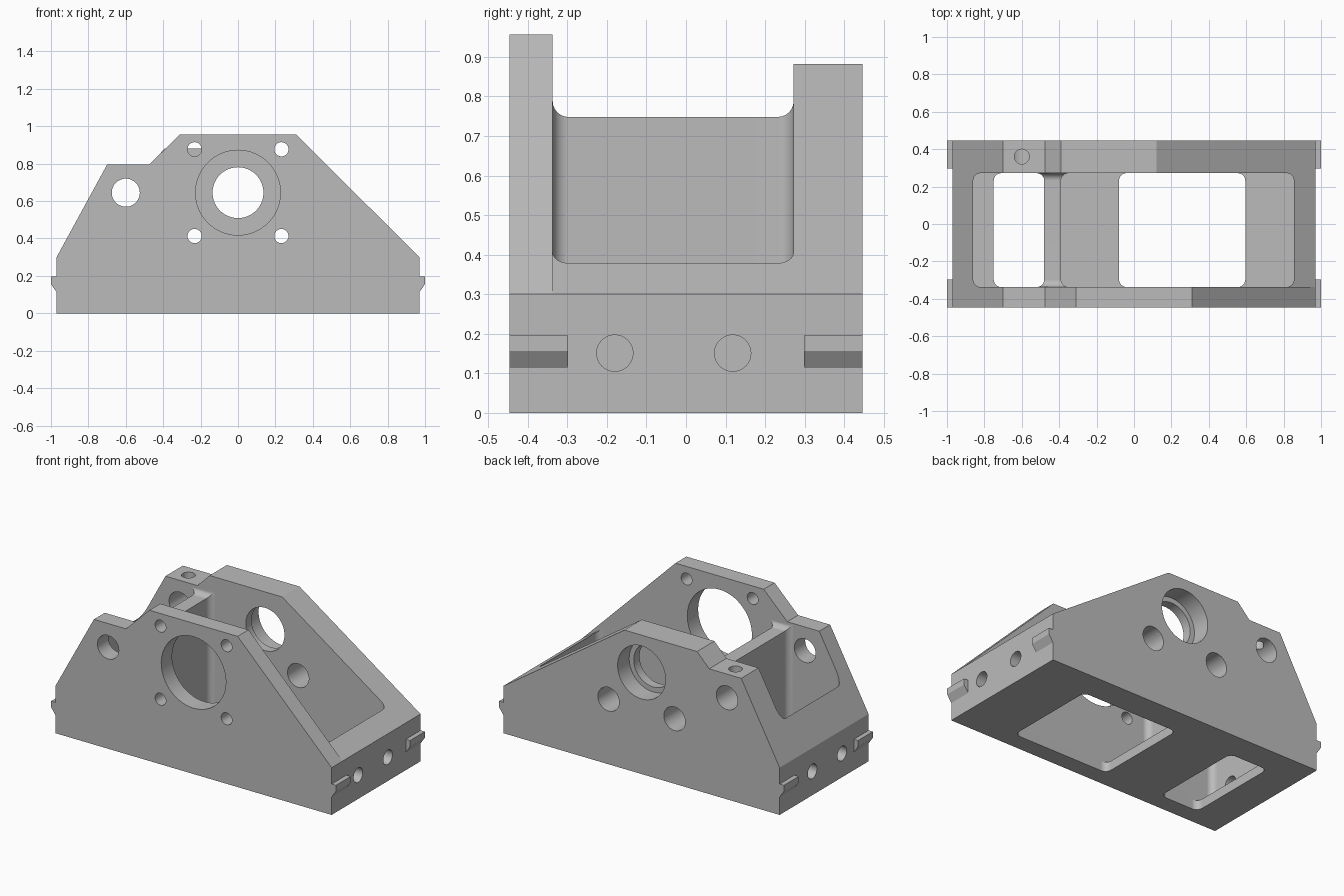
import bpy, bmesh, math
from mathutils import Vector

if "Cube" in bpy.data.objects:
    bpy.data.objects.remove(bpy.data.objects["Cube"])

grey = bpy.data.materials.new("light grey metal")
grey.diffuse_color = (0.5, 0.5, 0.5, 1)
grey.use_nodes = True
grey.node_tree.nodes["Principled BSDF"].inputs["Base Color"].default_value = grey.diffuse_color

D = 0.446                  # half depth
Y0, Y1 = -0.337, 0.272     # inner faces of the front and back plates


def prism(name, pts, axis, a, b):
    """Extrude a 2D profile along an axis from a to b."""
    def place(u, v, w):
        return Vector({'x': (w, u, v), 'y': (u, w, v), 'z': (u, v, w)}[axis])
    bm = bmesh.new()
    face = bm.faces.new([bm.verts.new(place(u, v, a)) for u, v in pts])
    ext = bmesh.ops.extrude_face_region(bm, geom=[face])
    new = [g for g in ext['geom'] if isinstance(g, bmesh.types.BMVert)]
    bmesh.ops.translate(bm, verts=new, vec=place(0, 0, b - a))
    bmesh.ops.recalc_face_normals(bm, faces=bm.faces)
    me = bpy.data.meshes.new(name)
    bm.to_mesh(me)
    bm.free()
    me.materials.append(grey)
    ob = bpy.data.objects.new(name, me)
    bpy.context.collection.objects.link(ob)
    return ob


def circle(u, v, r, n=48):
    return [(u + r * math.cos(2 * math.pi * i / n), v + r * math.sin(2 * math.pi * i / n))
            for i in range(n)]


def rounded(u0, v0, u1, v1, r=0.04, n=6):
    pts = []
    for k, (cu, cv) in enumerate([(u1 - r, v1 - r), (u0 + r, v1 - r), (u0 + r, v0 + r), (u1 - r, v0 + r)]):
        for i in range(n + 1):
            a = math.pi / 2 * (k + i / n)
            pts.append((cu + r * math.cos(a), cv + r * math.sin(a)))
    return pts


def combine(target, tool, op):
    mod = target.modifiers.new("bool", 'BOOLEAN')
    mod.operation, mod.solver, mod.object = op, 'EXACT', tool
    bpy.context.view_layer.objects.active = target
    bpy.ops.object.modifier_apply(modifier=mod.name)
    bpy.data.objects.remove(tool)


# body with the lower back profile, plus the taller front plate
left = [(-0.70, 0.795), (-0.97, 0.3), (-0.97, 0), (0.97, 0), (0.97, 0.3)]
body = prism("bracket_body", left + [(0.12, 0.882), (-0.39, 0.882), (-0.475, 0.795)], 'y', Y0, D)
plate = prism("front_plate", left + [(0.31, 0.957), (-0.31, 0.957), (-0.475, 0.795)], 'y', -D, Y0)
combine(body, plate, 'UNION')

cuts = [
    # pockets either side of the cross wall, and floor openings
    (rounded(-0.39, Y0, 0.855, Y1), 'z', 0.06, 1.2),
    (rounded(-0.86, Y0, -0.48, Y1), 'z', 0.06, 1.2),
    (rounded(-0.08, Y0, 0.595, Y1), 'z', -0.1, 0.2),
    (rounded(-0.75, Y0, -0.48, Y1), 'z', -0.1, 0.2),
    # gap above the cross wall
    (rounded(Y0, 0.748, Y1, 1.3), 'x', -0.56, -0.3),
    # main bore: wide in front, stepped in the back plate
    (circle(0, 0.645, 0.227, 64), 'y', -0.6, -0.2),
    (circle(0, 0.645, 0.136, 64), 'y', 0.2, 0.6),
    (circle(0, 0.645, 0.168, 64), 'y', 0.33, 0.6),
    # cross shaft hole and its clamp screw hole
    (circle(-0.6, 0.645, 0.075), 'y', -0.6, 0.6),
    (circle(-0.6, 0.36, 0.04, 32), 'z', 0.62, 1.0),
]
for x in (-0.232, 0.232):
    cuts += [(circle(x, z, 0.038, 32), 'y', -0.6, -0.2) for z in (0.413, 0.877)]
    cuts.append((circle(x, 0.413, 0.075), 'y', 0.2, 0.6))
# side holes through both end walls
for y in (-0.18, 0.118):
    cuts += [(circle(y, 0.151, 0.046, 32), 'x', a, a + 0.4) for a in (-1.2, 0.8)]
for pts, axis, a, b in cuts:
    combine(body, prism("cutter", pts, axis, a, b), 'DIFFERENCE')

# wedge tabs on the ends
tabs = []
for s, side in ((-1, "left"), (1, "right")):
    for y, end in ((-D, "front"), (0.298, "back")):
        pts = [(s * 0.97, 0.113), (s * 1.0, 0.157), (s * 1.0, 0.196), (s * 0.97, 0.196)]
        tabs.append(prism(f"{side}_{end}_tab", pts, 'y', y, y + D - 0.298))

# smooth the round surfaces, keep flats crisp
bpy.ops.object.select_all(action='DESELECT')
body.select_set(True)
bpy.context.view_layer.objects.active = body
bpy.ops.object.shade_smooth_by_angle(angle=math.radians(20))
wn = body.modifiers.new("crisp flats", 'WEIGHTED_NORMAL')
wn.keep_sharp = True
